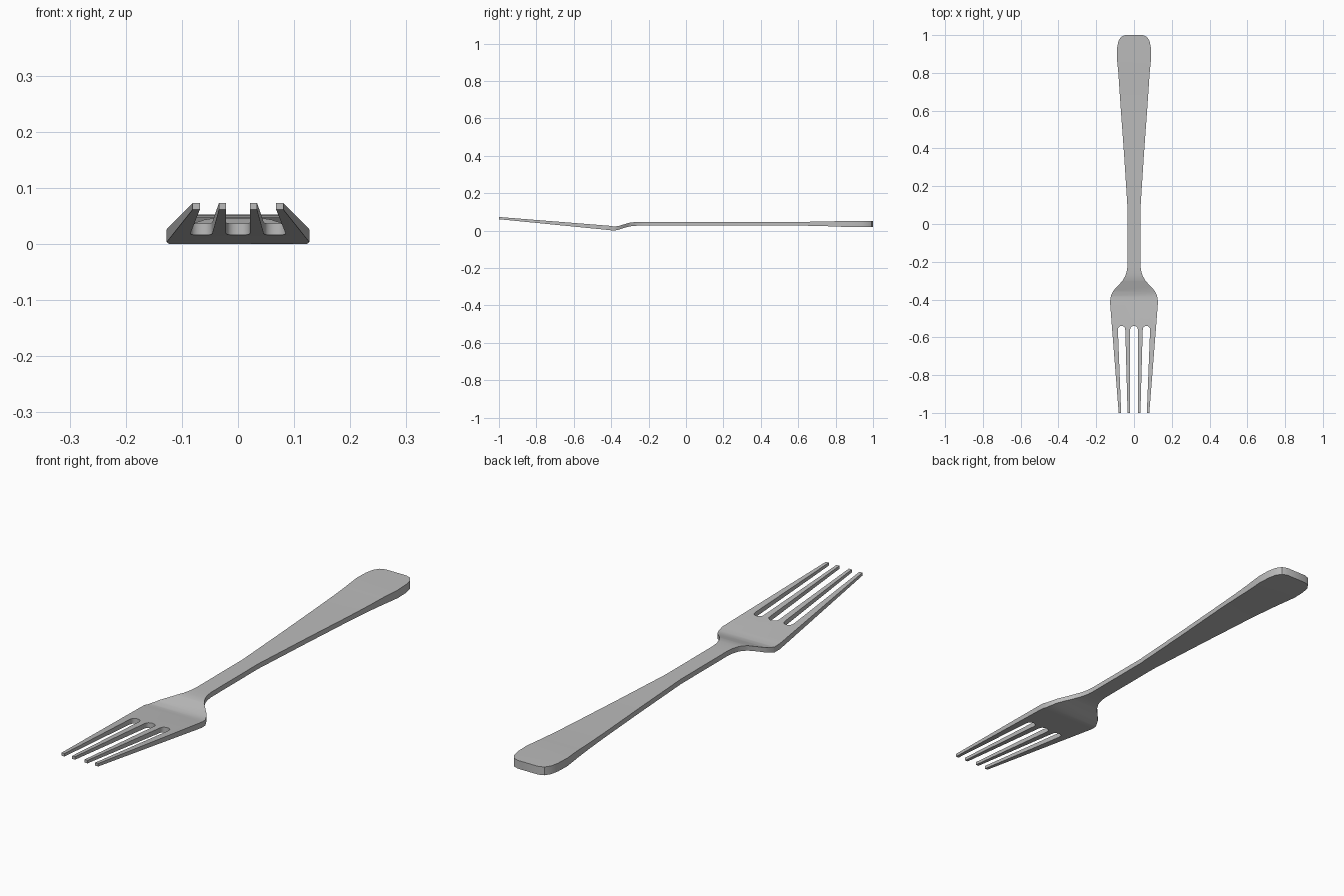
import bpy, bmesh, math

cube = bpy.data.objects.get("Cube")
if cube:
    bpy.data.objects.remove(cube, do_unlink=True)

steel = bpy.data.materials.new("brushed_steel")
steel.use_nodes = True
GREY = (0.5, 0.5, 0.5, 1)
steel.diffuse_color = GREY
steel.node_tree.nodes["Principled BSDF"].inputs["Base Color"].default_value = GREY

TIP, ROOT = -1.0, -0.54

# Side profile: y, underside height, upper height
PROFILE = [(-1, .061, .073), (-.41, .003, .026), (-.385, 0, .022), (-.36, .005, .025),
           (-.33, .015, .034), (-.3, .023, .043), (-.27, .026, .046), (-.23, .027, .047),
           (.6, .027, .047), (.72, .025, .048), (.82, .021, .051), (.9, .019, .052),
           (1, .019, .052)]

# Right-hand edge from the head shoulder to the handle end: x, y
EDGE = [(.125, -.44), (.127, -.41), (.122, -.38), (.108, -.352), (.085, -.327),
        (.062, -.302), (.046, -.275), (.037, -.245), (.034, -.215), (.034, .08),
        (.052, .36), (.07, .61), (.083, .8), (.091, .88), (.089, .935),
        (.082, .97), (.067, .992), (.045, 1)]


def heights(y):
    for (y0, a0, b0), (y1, a1, b1) in zip(PROFILE, PROFILE[1:]):
        if y <= y1 + 1e-6:
            t = (y - y0) / (y1 - y0)
            return a0 + t * (a1 - a0), b0 + t * (b1 - b0)
    return PROFILE[-1][1:]


def slot(left_tip, left_root, right_root, right_tip):
    """Open slot between two tines with a rounded inner end."""
    mid, half = (left_root + right_root) / 2, (right_root - left_root) / 2
    arc = [(mid - half * math.cos(a), ROOT - .025 + .025 * math.sin(a) ** .6)
           for a in (math.pi * i / 8 for i in range(1, 8))]
    return ([(left_tip, TIP), (left_root, ROOT - .025)] + arc
            + [(right_root, ROOT - .025), (right_tip, TIP)])


# Plan outline: three slots, right edge, mirrored left edge
outline = [(-.081, TIP)]
outline += slot(-.068, -.085, -.046, -.034)
outline += slot(-.021, -.021, .021, .021)
outline += slot(.034, .046, .085, .068)
outline += [(.081, TIP)] + EDGE + [(-x, y) for x, y in reversed(EDGE)]

bm = bmesh.new()
bm.faces.new([bm.verts.new((x, y, 0)) for x, y in outline])

# Cross cuts let the plate bend along its length
for y, _, _ in PROFILE[1:-1]:
    bmesh.ops.bisect_plane(bm, geom=bm.verts[:] + bm.edges[:] + bm.faces[:],
                           plane_co=(0, y, 0), plane_no=(0, 1, 0), dist=1e-5)

# Thickness, then shape both skins to the side profile
result = bmesh.ops.extrude_face_region(bm, geom=bm.faces[:], use_keep_orig=True)
upper = {g for g in result["geom"] if isinstance(g, bmesh.types.BMVert)}
for v in bm.verts:
    low, high = heights(v.co.y)
    v.co.z = high if v in upper else low
bmesh.ops.recalc_face_normals(bm, faces=bm.faces[:])

mesh = bpy.data.meshes.new("fork")
bm.to_mesh(mesh)
bm.free()
mesh.materials.append(steel)
fork = bpy.data.objects.new("fork", mesh)
bpy.context.collection.objects.link(fork)

bpy.context.view_layer.objects.active = fork
fork.select_set(True)
bpy.ops.object.shade_smooth_by_angle(angle=math.radians(30))
